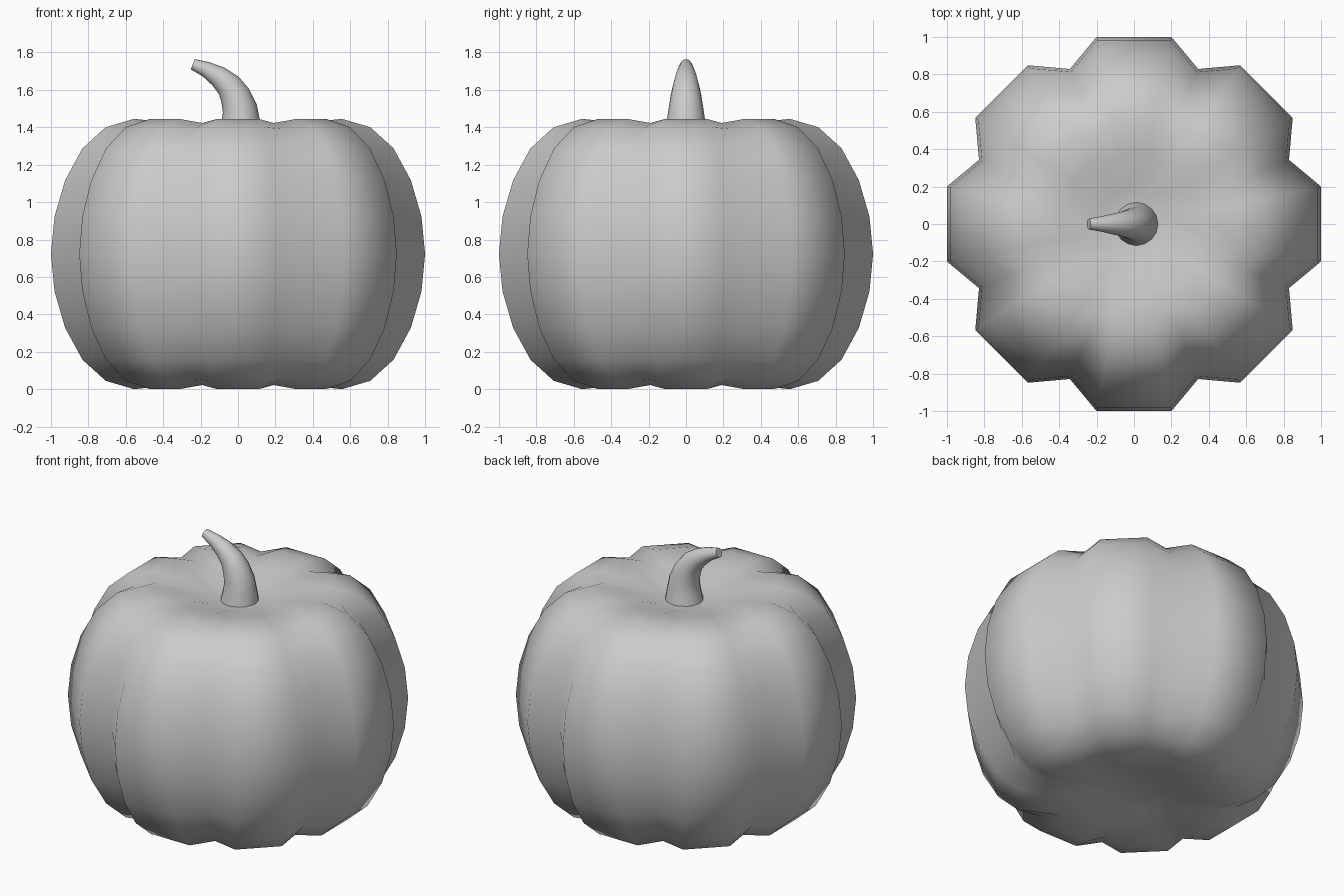
import bpy, bmesh, math
from mathutils import Vector

if "Cube" in bpy.data.objects:
    bpy.data.objects.remove(bpy.data.objects["Cube"])


def finish(bm, name, angle):
    bmesh.ops.recalc_face_normals(bm, faces=bm.faces)
    me = bpy.data.meshes.new(name)
    bm.to_mesh(me)
    bm.free()
    ob = bpy.data.objects.new(name, me)
    bpy.context.collection.objects.link(ob)
    bpy.ops.object.select_all(action='DESELECT')
    ob.select_set(True)
    bpy.context.view_layer.objects.active = ob
    bpy.ops.object.shade_smooth_by_angle(angle=math.radians(angle))
    return ob


def skin(bm, rings):
    # bridge consecutive vertex rings with quads
    for a, b in zip(rings, rings[1:]):
        n = len(a)
        for i in range(n):
            j = (i + 1) % n
            bm.faces.new((a[i], a[j], b[j], b[i]))


# Pumpkin body: eight lobes, flattened sphere profile with sunken poles
MID = 0.7225
HEIGHT = [0, 0.20, 0.395, 0.565, 0.678, 0.7225, 0.705, 0.655, 0.63]
GROOVE = [0, 0, 0, 0, 0.01, 0.022, 0.015, 0.0]   # groove sinks near the rim
LOBE_R, GROOVE_R = 1.02, 0.897
LOBE_A = math.atan2(0.2, 1.0)

bm = bmesh.new()
rings = []
for k in range(-7, 8):
    s = 1 if k >= 0 else -1
    r = math.cos(math.radians(11.25 * k))
    ring = []
    for lobe in range(8):
        c = lobe * math.pi / 4
        for da, rad, groove in ((-LOBE_A, LOBE_R, 0), (LOBE_A, LOBE_R, 0),
                                (math.pi / 8, GROOVE_R, 1)):
            z = MID + s * (HEIGHT[abs(k)] - groove * GROOVE[abs(k)])
            ring.append(bm.verts.new((r * rad * math.cos(c + da),
                                      r * rad * math.sin(c + da), z)))
    rings.append(ring)
skin(bm, rings)
for ring, s in ((rings[0], -1), (rings[-1], 1)):
    pole = bm.verts.new((0, 0, MID + s * HEIGHT[8]))
    for i in range(24):
        bm.faces.new((ring[i], ring[(i + 1) % 24], pole))
finish(bm, "pumpkin_body", 80)

# Stem: tapered tube bending towards -x
PATH = [(0.012, 1.345, 0.12), (0.015, 1.43, 0.103), (0.010, 1.50, 0.093),
        (-0.015, 1.57, 0.082), (-0.05, 1.625, 0.07), (-0.105, 1.672, 0.057),
        (-0.17, 1.71, 0.042), (-0.242, 1.737, 0.029)]
bm = bmesh.new()
pts = [Vector((x, 0, z)) for x, z, _ in PATH]
rings = []
for i, p in enumerate(pts):
    t = (pts[min(i + 1, len(pts) - 1)] - pts[max(i - 1, 0)]).normalized()
    if i == 0:
        t = Vector((0, 0, 1))
    side = Vector((0, 1, 0))
    up = side.cross(t)
    rings.append([bm.verts.new(p + PATH[i][2] * (math.cos(a) * up + math.sin(a) * side))
                  for a in (j * math.tau / 16 for j in range(16))])
skin(bm, rings)
bm.faces.new(rings[0])
bm.faces.new(rings[-1])
finish(bm, "stem", 50)
